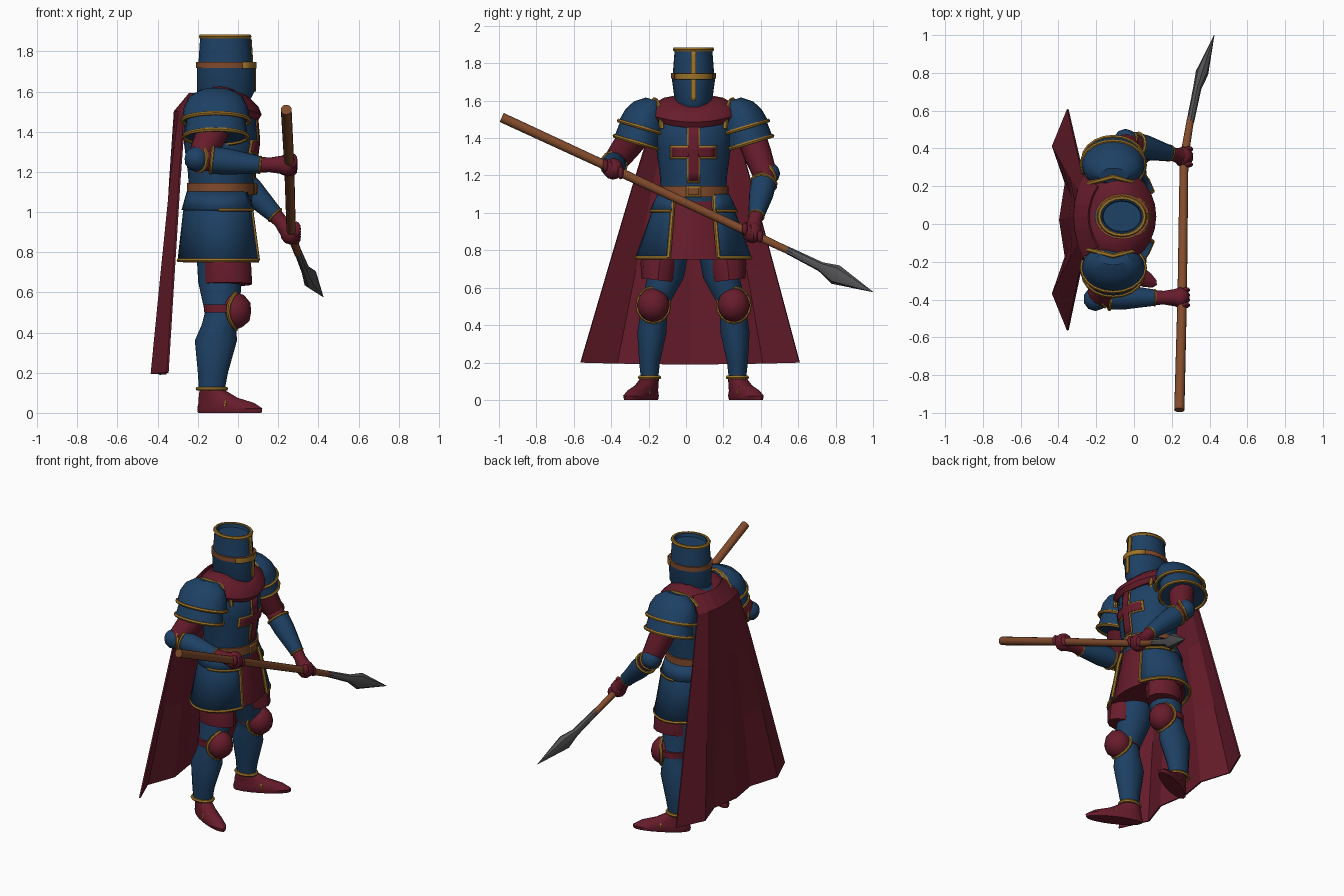
import bpy, bmesh, math
from mathutils import Vector, Matrix

if "Cube" in bpy.data.objects:
    bpy.data.objects.remove(bpy.data.objects["Cube"])

Y0 = 0.04  # symmetry plane of the body; the figure faces +x


def material(name, c):
    m = bpy.data.materials.new(name)
    m.diffuse_color = (*c, 1)
    m.use_nodes = True
    m.node_tree.nodes["Principled BSDF"].inputs["Base Color"].default_value = m.diffuse_color
    return m


BLUE = material("blue steel", (0.0125, 0.052, 0.128))
RED = material("dark red cloth", (0.135, 0.0115, 0.024))
GOLD = material("gold trim", (0.33, 0.17, 0.022))
BROWN = material("brown leather", (0.22, 0.07, 0.025))
GREY = material("grey iron", (0.085, 0.085, 0.09))


def mesh(name, rows, mat, closed=True, cap=True, thick=0):
    bm = bmesh.new()
    vs = [[bm.verts.new(p) for p in r] for r in rows]
    n = len(rows[0])
    for a, b in zip(vs, vs[1:]):
        for i in range(n if closed else n - 1):
            j = (i + 1) % n
            bm.faces.new((a[i], a[j], b[j], b[i]))
    if closed and cap:
        bm.faces.new(vs[0])
        bm.faces.new(vs[-1])
    bmesh.ops.recalc_face_normals(bm, faces=bm.faces)
    me = bpy.data.meshes.new(name)
    bm.to_mesh(me)
    me.materials.append(mat)
    ob = bpy.data.objects.new(name, me)
    bpy.context.collection.objects.link(ob)
    if thick:
        mod = ob.modifiers.new("thickness", 'SOLIDIFY')
        mod.thickness, mod.offset = thick, 0
    return ob


def ring(sec, n=20, tilt=0, droop=0):
    # section: z, centre x, centre y, radius x, radius y, optional front gap in degrees
    z, cx, cy, rx, ry = sec[:5]
    g = math.radians(sec[5]) if len(sec) > 5 else 0
    pts = []
    for i in range(n + 1 if g else n):
        a = g + (2 * math.pi - 2 * g) * i / n
        y = ry * math.sin(a)
        pts.append(Vector((cx + rx * math.cos(a), cy + y, z + tilt * y - droop * math.cos(a) ** 2)))
    return pts


def loft(name, secs, mat, n=20, tilt=0, droop=0, cap=True, thick=0):
    rows = [ring(s, n, tilt, droop) for s in secs]
    return mesh(name, rows, mat, len(secs[0]) == 5, cap, thick)


def tube(name, pts, radii, mat, n=12):
    pts = [Vector(p) for p in pts]
    rows = []
    for i, p in enumerate(pts):
        t = (pts[min(i + 1, len(pts) - 1)] - pts[max(i - 1, 0)]).normalized()
        u = t.cross(Vector((0, 0, 1))).normalized()
        v = u.cross(t)
        a, b = radii[i] if isinstance(radii[i], tuple) else (radii[i], radii[i])
        rows.append([p + u * a * math.cos(k * 2 * math.pi / n) + v * b * math.sin(k * 2 * math.pi / n)
                     for k in range(n)])
    return mesh(name, rows, mat)


def trim(name, pts, closed=True, r=0.011, mat=GOLD):
    cu = bpy.data.curves.new(name, 'CURVE')
    cu.dimensions, cu.bevel_depth, cu.bevel_resolution = '3D', r, 1
    sp = cu.splines.new('POLY')
    sp.points.add(len(pts) - 1)
    for p, q in zip(sp.points, pts):
        p.co = (*q, 1)
    sp.use_cyclic_u = closed
    tmp = bpy.data.objects.new(name, cu)
    me = bpy.data.meshes.new_from_object(tmp)
    bpy.data.objects.remove(tmp)
    me.materials.clear()
    me.materials.append(mat)
    ob = bpy.data.objects.new(name, me)
    bpy.context.collection.objects.link(ob)


def cuff(name, p, d, r, w=.009):
    # trim hoop around a limb
    q = Vector(d).to_track_quat('Z', 'Y')
    trim(name, [Vector(p) + q @ Vector((r * math.cos(k * math.pi / 7), r * math.sin(k * math.pi / 7), 0))
                for k in range(14)], r=w)


def ball(name, p, s, mat):
    bm = bmesh.new()
    bmesh.ops.create_icosphere(bm, subdivisions=2, radius=1, matrix=Matrix.LocRotScale(p, None, s))
    me = bpy.data.meshes.new(name)
    bm.to_mesh(me)
    bm.free()
    me.materials.append(mat)
    bpy.context.collection.objects.link(bpy.data.objects.new(name, me))


def patch(name, secs, hw, z0, z1, off, mat):
    # thin plate lying on the front of a lofted body
    rows = []
    for i in range(7):
        z = z0 + (z1 - z0) * i / 6
        for a, b in zip(secs, secs[1:]):
            if a[0] <= z <= b[0]:
                t = (z - a[0]) / (b[0] - a[0])
                cx, rx, ry = (a[k] + (b[k] - a[k]) * t for k in (1, 3, 4))
                break
        ys = [hw * (k / 4 - 1) for k in range(9)]
        rows.append([(cx + rx * math.sqrt(max(0, 1 - (y / ry) ** 2)) + off, Y0 + y, z) for y in ys])
    mesh(name, rows, mat, closed=False, thick=0.006)


# torso, chest cross and belt
torso = [(1.06, -.085, Y0, .155, .172), (1.2, -.085, Y0, .165, .18), (1.35, -.085, Y0, .185, .2),
         (1.47, -.09, Y0, .18, .21), (1.55, -.1, Y0, .14, .16), (1.6, -.1, Y0, .09, .1)]
loft("torso", torso, BLUE, 24)
for nm, e, off, m in (("cross_border", .009, .003, GOLD), ("cross", 0, .008, RED)):
    patch(nm + "_upright", torso, .026 + e, 1.17 - e, 1.46, off, m)
    patch(nm + "_bar", torso, .115 + e, 1.298 - e, 1.35 + e, off, m)
loft("belt", [(z, -.085, Y0, .17, .187) for z in (1.085, 1.145)], BROWN, 24)
buck = [(1, -.085, Y0, .172, .19), (1.2, -.085, Y0, .172, .19)]
patch("buckle", buck, .04, 1.085, 1.145, .005, GOLD)
patch("buckle_centre", buck, .028, 1.096, 1.134, .01, BROWN)

# skirt: red tabard below, split blue plates above, short upper tier
loft("tabard", [(1.09, -.085, Y0, .15, .17), (.92, -.085, Y0, .172, .22), (.75, -.085, Y0, .19, .28)], RED, 24)
skirt = [(1.09, -.088, Y0, .16, .185, 36), (1.0, -.088, Y0, .18, .22, 31), (.76, -.088, Y0, .207, .305, 26)]
loft("skirt_plates", skirt, BLUE, 24, thick=.012)
tier = [(1.1, -.088, Y0, .163, .188, 36), (1.01, -.088, Y0, .188, .23, 31)]
loft("upper_skirt_tier", tier, BLUE, 24, thick=.01)
trim("skirt_hem", ring(skirt[-1], 24), False)
hem_pts = ring(tier[-1], 24)
for part in (hem_pts[:6], hem_pts[-6:]):
    trim("tier_hem", part, False, .009)
rows = [ring(s, 24) for s in skirt]
for k in (0, -1):
    trim("skirt_front_edge", [r[k] for r in rows], False, .012)

# helmet with open recessed crown, band and front cross
HX = -.061
helm = [(1.565, HX, Y0, .125, .088), (1.6, HX, Y0, .143, .1), (1.725, HX, Y0, .143, .117),
        (1.726, HX - .003, Y0, .134, .112), (1.88, HX - .003, Y0, .124, .1)]
loft("helmet", helm + [(1.88, HX - .003, Y0, .105, .084), (1.86, HX - .003, Y0, .1, .08)], BLUE, 20)
trim("crown_rim", ring((1.874, HX - .003, Y0, .12, .099)), r=.012)
loft("helmet_band", [(z, HX - .002, Y0, .145, .121) for z in (1.718, 1.748)], BROWN, 20)
patch("visor_bar", [(1.5, HX, Y0, .146, .12), (1.9, HX, Y0, .146, .12)], .1, 1.714, 1.746, .003, GOLD)
patch("visor_upright", helm[:3], .014, 1.6, 1.725, .004, GOLD)
patch("visor_upright_top", helm[3:], .014, 1.727, 1.865, .004, GOLD)

# cowl
loft("cowl", [(1.5, -.095, Y0, .195, .23), (1.53, -.095, Y0, .213, .25), (1.57, -.093, Y0, .195, .235),
              (1.615, -.09, Y0, .145, .16), (1.625, -.09, Y0, .11, .11)], RED, 24, droop=.045)

# pleated cape, left flat shaded
hem = [-.35, -.43, -.362, -.392, -.362, -.43, -.35]
cape = []
for z, half, f in ((1.59, .16, 0), (1.5, .215, .0), (1.16, .315, .3), (.7, .445, .64), (.2, .585, 1)):
    row = []
    for k in range(7):
        u = k / 3 - 1
        top = (-.24 if z > 1.55 else -.315) + .05 * u * u
        row.append((top + (hem[k] - top) * f, Y0 - .018 * f + half * u, z + (.01 * u * u - .01) * f))
    cape.append(row)
cape = mesh("cape", cape, RED, closed=False, thick=.01)

for s in (1, -1):
    def Y(d):
        return Y0 + s * d
    t = .3 * s
    # two-layer shoulder plates with gold rims
    up = [(1.605, -.11, Y(.215), .08, .04), (1.57, -.11, Y(.235), .135, .085),
          (1.52, -.11, Y(.255), .16, .11), (1.455, -.11, Y(.272), .168, .127)]
    loft("shoulder_plate", up[::-1], BLUE, 20, tilt=t)
    trim("shoulder_rim", ring(up[-1], 20, t))
    low = [(1.46, -.11, Y(.28), .145, .11), (1.375, -.11, Y(.3), .16, .122)]
    loft("lower_shoulder_plate", low, BLUE, 20, tilt=t)
    trim("lower_shoulder_rim", ring(low[-1], 20, t))
    trim("shoulder_neck_edge", [(-.11 + .152 * math.sin(a), Y(.21 - .04 * abs(math.sin(a))), 1.455 + .15 * math.cos(a))
                                for a in [(k / 5 - 1) * 1.6 for k in range(11)]], False, .013)
    # leg
    loft("leg", [(.12, -.13, Y(.235), .065, .048), (.2, -.125, Y(.235), .075, .057),
                 (.36, -.11, Y(.222), .105, .08), (.44, -.095, Y(.215), .085, .075), (.5, -.08, Y(.21), .085, .075),
                 (.65, -.09, Y(.15), .108, .1), (.85, -.09, Y(.13), .12, .12)], BLUE, 14)
    loft("thigh_guard", [(.64, -.052, Y(.19), .122, .088), (.72, -.055, Y(.183), .122, .1),
                         (.77, -.06, Y(.175), .12, .1)], RED, 12, tilt=.12 * s)
    loft("knee_strap", [(z, -.08, Y(.212), .09, .082) for z in (.5, .54)], RED, 14)
    ball("kneecap", (-.015, Y(.215), .507), (.085, .088, .094), RED)
    trim("kneecap_rim", [(-.03 - .02 * math.cos(2 * a), Y(.215 + .086 * math.cos(a)), .507 + .092 * math.sin(a))
                         for a in [k * math.pi / 8 for k in range(16)]], r=.01)
    # turned-out foot with instep strap
    foot = loft("foot", [(0, .1, 0, .178, .048), (.022, .1, 0, .182, .056), (.05, .08, 0, .155, .05),
                         (.075, .035, 0, .108, .047), (.115, 0, 0, .065, .046)], RED, 16)
    rot = Matrix.LocRotScale((-.13, Y(.235), 0), Matrix.Rotation(s * math.radians(27), 3, 'Z'), None)
    foot.data.transform(rot)
    trim("instep_strap", [rot @ Vector(p) for p in ((.1, -.052, .03), (.1, -.038, .063), (.1, 0, .073),
                                                    (.1, .038, .063), (.1, .052, .03))], False, .008)
    trim("ankle_rim", ring((.12, -.13, Y(.235), .07, .053), 14))

# arms: shoulder, elbow, wrist, fist, outward push of the elbow guard
arms = [((-.11, -.26, 1.43), (-.19, -.385, 1.265), (.11, -.39, 1.235), (.245, -.39, 1.235), (-.015, -.012, 0)),
        ((-.1, .34, 1.43), (-.03, .425, 1.2), (.185, .375, .985), (.262, .355, .895), (-.015, .015, .01))]
for sh, el, wr, fi, out in arms:
    sh, el, wr, fi, out = map(Vector, (sh, el, wr, fi, out))
    fore = wr - el
    tube("upper_arm", [sh, sh.lerp(el, .5), el], [.08, .076, .064], RED)
    tube("inner_elbow", [el, el + fore * .3], [.06, .055], RED)
    tube("forearm", [el + fore * .17, el + fore * .2, el + fore * .45, wr], [.05, .068, .066, .043], BLUE)
    ball("elbow_guard", el + out, (.064, .064, .064), BLUE)
    cuff("elbow_rim", el + out * .3, out, .064)
    cuff("forearm_rim", el + fore * .2, fore, .067)
    cuff("wrist_rim", wr, fore, .041, .006)
    tube("glove", [wr - fore * .04, wr.lerp(fi, .35), fi], [.041, .036, .05], RED)
    ball("fist", fi, (.052, .056, .058), RED)
    for k in range(4):  # fingers wrapped on the shaft
        c = fi + Vector((.028, -.04 + .027 * k, .02 - .013 * k))
        ball("finger", c, (.024, .016, .038), RED)

# spear
tube("spear_shaft", [(.24, -.985, 1.51), (.255, -.39, 1.235), (.265, .35, .89), (.3, .56, .792)],
     [.027, .025, .023, .019], BROWN, 14)
tube("spear_head", [(.298, .54, .802), (.335, .72, .712), (.36, .8, .67), (.425, 1.0, .577)],
     [(.02, .02), (.022, .026), (.034, .054), (.001, .001)], GREY, 8)

bpy.ops.object.select_all(action='DESELECT')
for ob in bpy.data.objects:
    ob.select_set(ob is not cape)
    if ob is not cape:
        bpy.context.view_layer.objects.active = ob
bpy.ops.object.shade_smooth_by_angle(angle=math.radians(35))
